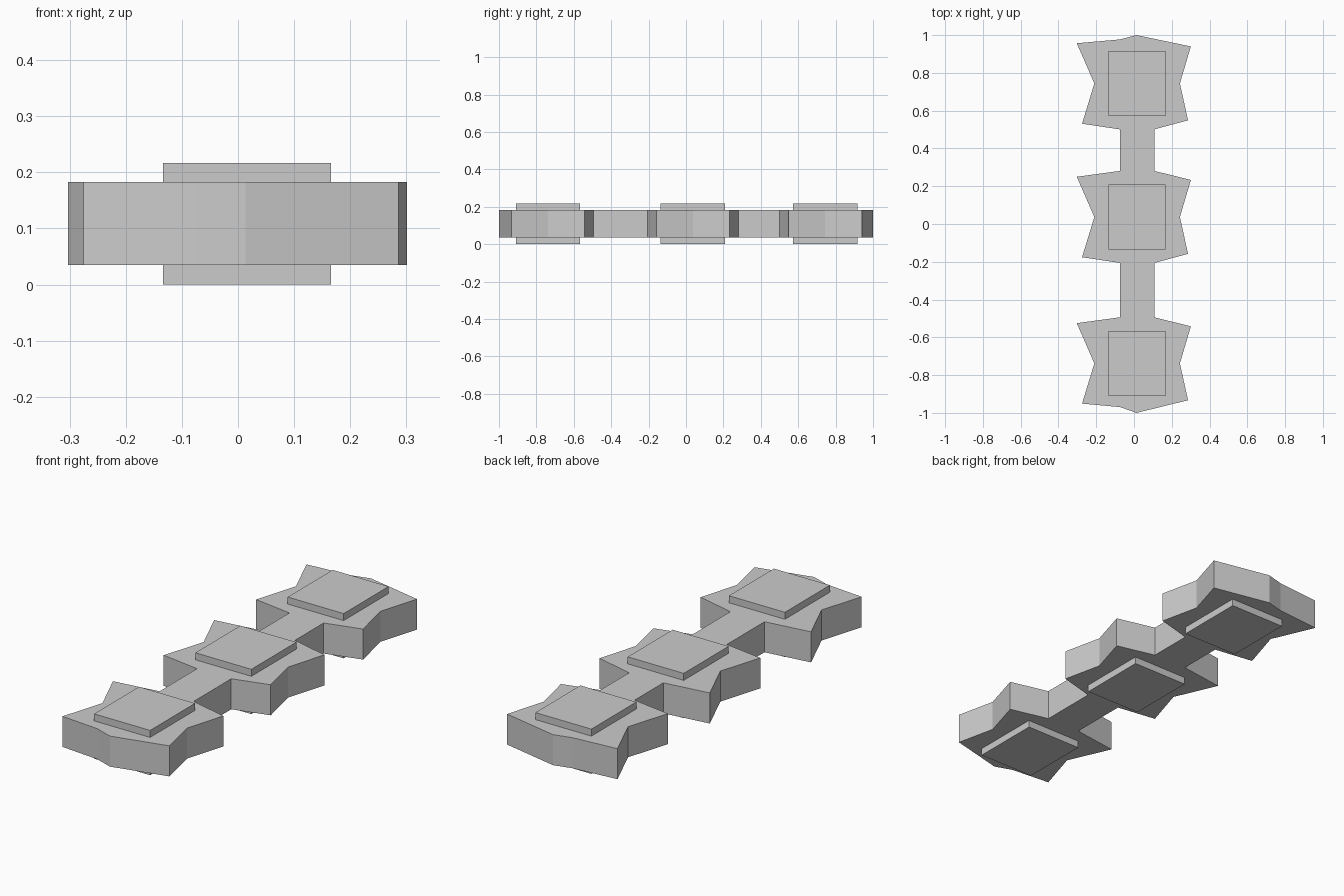
import bpy, bmesh

if "Cube" in bpy.data.objects:
    bpy.data.objects.remove(bpy.data.objects["Cube"])

CENTRES = [0.744, 0.037, -0.738]          # lobe centres along y
Z0, Z1, TOP = 0.035, 0.183, 0.217
NECK_L, NECK_R = -0.075, 0.108


def prism(name, outline, z0, z1):
    """Extrude a counter-clockwise outline from z0 to z1."""
    bm = bmesh.new()
    face = bm.faces.new([bm.verts.new((x, y, z0)) for x, y in outline])
    ext = bmesh.ops.extrude_face_region(bm, geom=[face], use_keep_orig=True)
    top = [v for v in ext["geom"] if isinstance(v, bmesh.types.BMVert)]
    bmesh.ops.translate(bm, verts=top, vec=(0, 0, z1 - z0))
    bmesh.ops.recalc_face_normals(bm, faces=bm.faces)
    mesh = bpy.data.meshes.new(name)
    bm.to_mesh(mesh)
    bm.free()
    obj = bpy.data.objects.new(name, mesh)
    bpy.context.collection.objects.link(obj)
    return obj


# Star-like side points of each lobe, joined by straight necks
left, right = [], []
for i, c in enumerate(CENTRES):
    # upper neck joint, or the pointed far end
    if i > 0:
        up = c + 0.244
        left.append((NECK_L, up))
        right.append((NECK_R, up))
    else:
        left += [(0.013, 1.0), (NECK_L, 0.977)]
    left += [(-0.303, c + 0.213), (-0.21, c), (-0.275, c - 0.213)]
    right += [(0.301, c + 0.196), (0.243, c), (0.286, c - 0.195)]
    # lower neck joint, or the pointed near end
    if i < 2:
        low = c - 0.243
        left.append((NECK_L, low))
        right.append((NECK_R, low))
    else:
        left += [(NECK_L, -0.969), (0.013, -1.0)]
prism("linked_body", left + right[::-1], Z0, Z1)

# Square pads standing proud above and below each lobe
for i, c in enumerate(CENTRES):
    a, b = c - 0.172, c + 0.172
    prism(f"pad_{i + 1}", [(-0.134, a), (0.166, a), (0.166, b), (-0.134, b)], 0, TOP)
